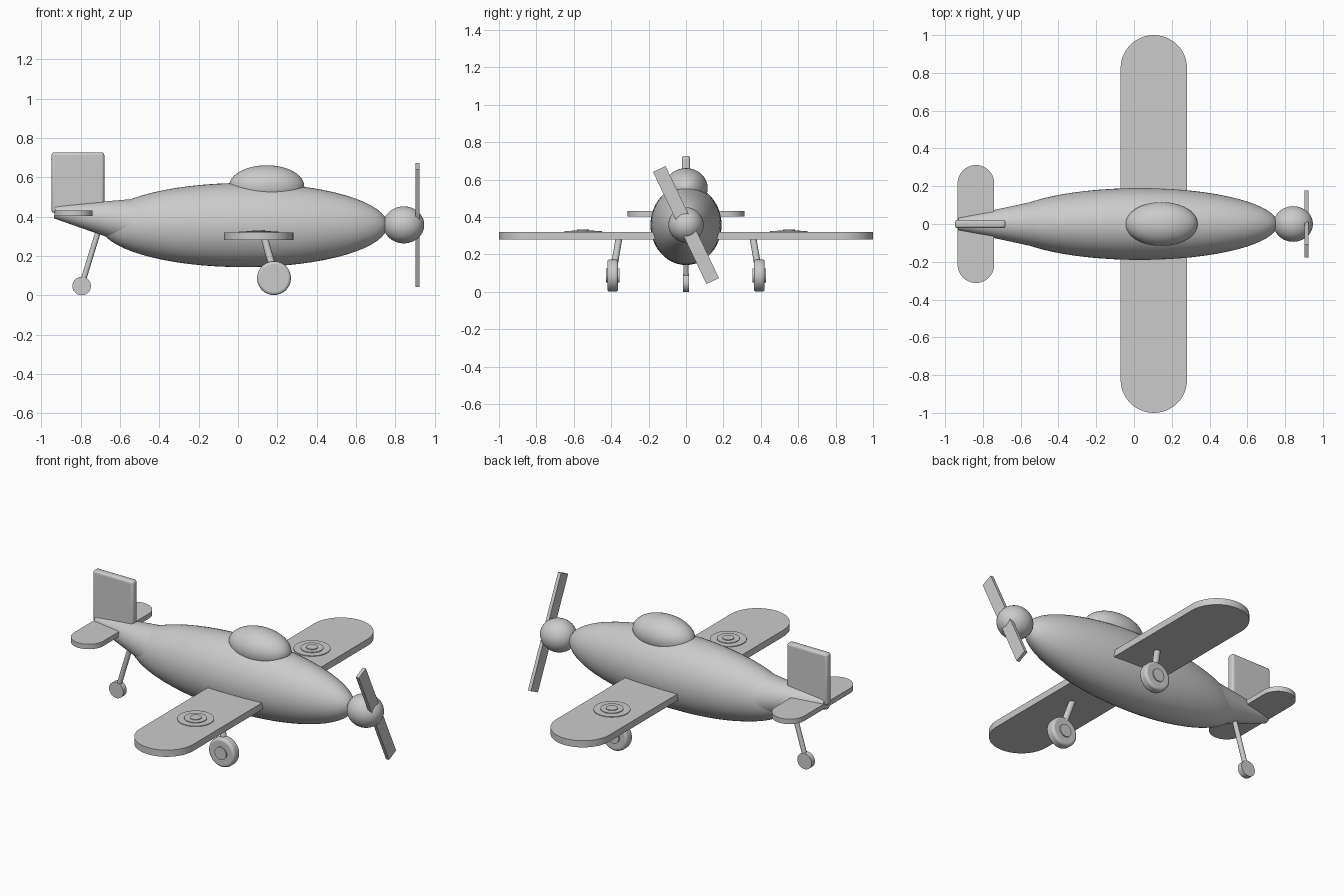
import bpy, bmesh, math
from mathutils import Vector, Matrix

if "Cube" in bpy.data.objects:
    bpy.data.objects.remove(bpy.data.objects["Cube"])


def finish(name, bm, bevel=0.0, segs=3):
    bmesh.ops.recalc_face_normals(bm, faces=bm.faces[:])
    me = bpy.data.meshes.new(name)
    bm.to_mesh(me)
    bm.free()
    ob = bpy.data.objects.new(name, me)
    bpy.context.collection.objects.link(ob)
    if bevel:
        m = ob.modifiers.new("Bevel", 'BEVEL')
        m.width, m.segments, m.limit_method = bevel, segs, 'ANGLE'
    bpy.ops.object.select_all(action='DESELECT')
    ob.select_set(True)
    bpy.context.view_layer.objects.active = ob
    bpy.ops.object.shade_smooth_by_angle(angle=math.radians(35))
    return ob


def ellipsoid(name, center, radii):
    # sphere with its poles along x
    bm = bmesh.new()
    bmesh.ops.create_uvsphere(bm, u_segments=48, v_segments=32, radius=1)
    mat = (Matrix.Translation(center) @ Matrix.Diagonal((*radii, 1))
           @ Matrix.Rotation(math.pi / 2, 4, 'Y'))
    bm.transform(mat)
    return finish(name, bm)


def rod(name, a, b, r1, r2=None, bevel=0.0, segs=40):
    # cylinder or cone between two points
    a, b = Vector(a), Vector(b)
    d = b - a
    bm = bmesh.new()
    bmesh.ops.create_cone(bm, cap_ends=True, segments=segs, radius1=r1,
                          radius2=r1 if r2 is None else r2, depth=d.length)
    rot = d.to_track_quat('Z', 'Y').to_matrix().to_4x4()
    bm.transform(Matrix.Translation((a + b) / 2) @ rot)
    return finish(name, bm, bevel)


def box(name, center, size, rot_x=0.0, bevel=0.0):
    bm = bmesh.new()
    bmesh.ops.create_cube(bm, size=1)
    bm.transform(Matrix.Translation(center) @ Matrix.Rotation(rot_x, 4, 'X')
                 @ Matrix.Diagonal((*size, 1)))
    return finish(name, bm, bevel)


def round_plank(name, x, half_span, r, z0, z1, n=24):
    # flat board with half-round ends
    bm = bmesh.new()
    verts = []
    for side, start in ((1, 0.0), (-1, math.pi)):
        for i in range(n + 1):
            t = start + math.pi * i / n
            verts.append(bm.verts.new((x + r * math.cos(t),
                                       side * (half_span - r) + r * math.sin(t), z0)))
    face = bm.faces.new(verts)
    ext = bmesh.ops.extrude_face_region(bm, geom=[face])
    top = [v for v in ext['geom'] if isinstance(v, bmesh.types.BMVert)]
    bmesh.ops.translate(bm, verts=top, vec=(0, 0, z1 - z0))
    return finish(name, bm)


# body
ellipsoid("fuselage", (0.03, 0, 0.357), (0.731, 0.19, 0.214))
rod("tail_cone", (-0.45, 0, 0.362), (-0.932, 0, 0.424), 0.137, 0.033, segs=48)
ellipsoid("canopy", (0.146, 0, 0.555), (0.191, 0.116, 0.106))

# wings and tail surfaces
round_plank("wing", 0.105, 1.0, 0.176, 0.28, 0.32)
round_plank("tailplane", -0.837, 0.312, 0.097, 0.402, 0.432)
box("tail_fin", (-0.814, 0, 0.573), (0.268, 0.044, 0.308), bevel=0.014)

# nose and propeller
ellipsoid("spinner", (0.843, 0, 0.358), (0.104, 0.094, 0.094))
box("propeller", (0.913, 0, 0.357), (0.02, 0.074, 0.664), rot_x=math.radians(25.5))

for s, side in ((-1, "right"), (1, "left")):
    # stepped round emblems on the wing top
    for i, (r, top) in enumerate(((0.1, 0.324), (0.062, 0.328), (0.032, 0.332))):
        rod(f"{side}_wing_disc_{i + 1}", (0.105, s * 0.55, 0.315), (0.105, s * 0.55, top), r)
    # main landing gear
    y = s * 0.392
    rod(f"{side}_main_strut", (0.132, s * 0.356, 0.30), (0.19, y, 0.09), 0.018)
    rod(f"{side}_main_tyre", (0.183, y - 0.029, 0.087), (0.183, y + 0.029, 0.087), 0.086,
        bevel=0.014, segs=48)
    rod(f"{side}_main_hub", (0.183, y - 0.036, 0.087), (0.183, y + 0.036, 0.087), 0.038)

# tail wheel
rod("tail_strut", (-0.70, 0, 0.36), (-0.795, 0, 0.05), 0.014)
rod("tail_wheel", (-0.795, -0.016, 0.047), (-0.795, 0.016, 0.047), 0.047)
